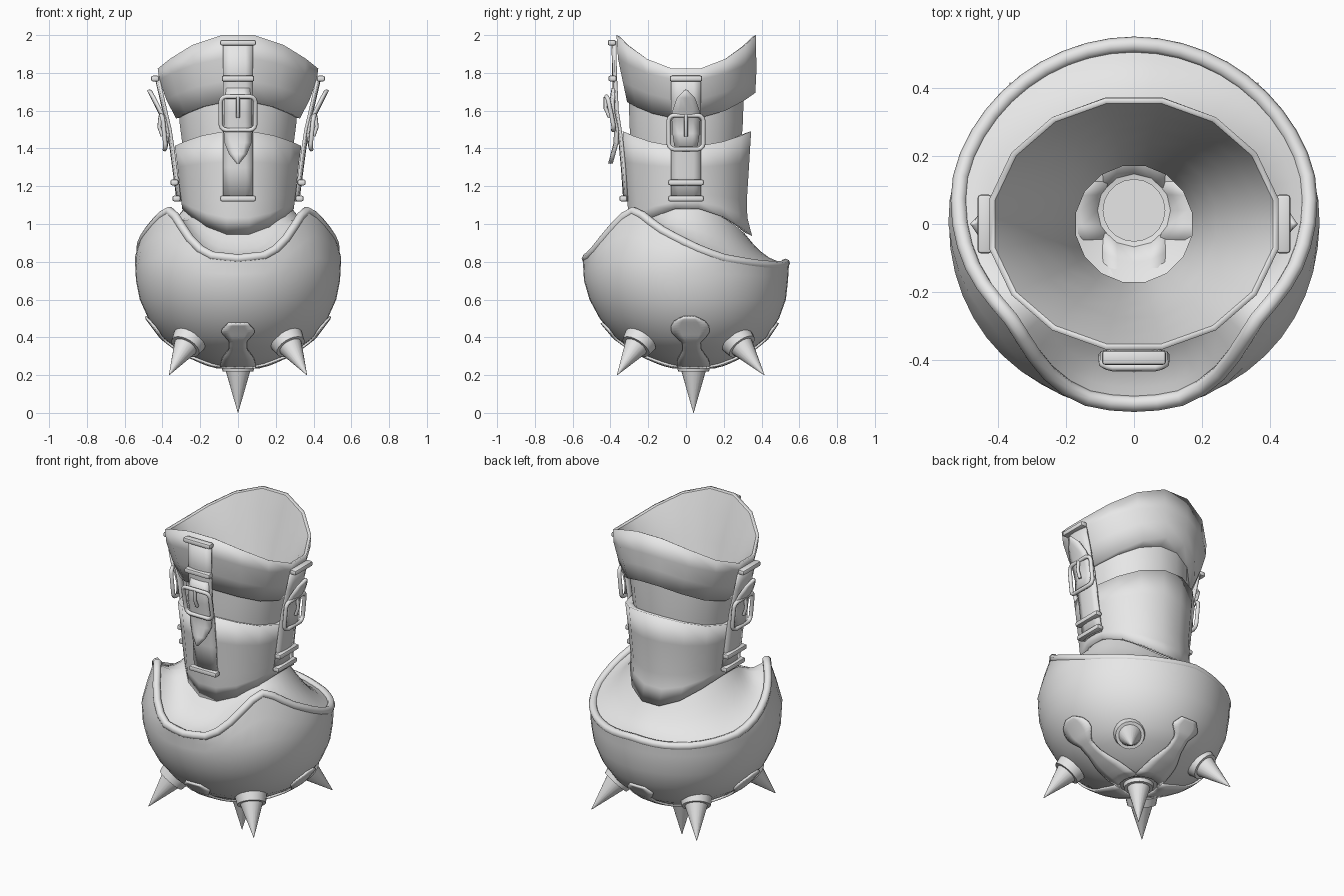
import bpy, bmesh, math
from mathutils import Vector, Matrix

cube = bpy.data.objects.get("Cube")
if cube:
    bpy.data.objects.remove(cube)

grey = bpy.data.materials.new("light grey")
grey.use_nodes = True
grey.diffuse_color = (0.8, 0.8, 0.8, 1)
grey.node_tree.nodes["Principled BSDF"].inputs["Base Color"].default_value = grey.diffuse_color


def interp(table, t):
    for (a, va), (b, vb) in zip(table, table[1:]):
        if t <= b:
            return va + (vb - va) * max(0, (t - a) / (b - a))
    return table[-1][1]


def finish(ob, angle=40):
    ob.data.materials.append(grey)
    bpy.ops.object.select_all(action='DESELECT')
    ob.select_set(True)
    bpy.context.view_layer.objects.active = ob
    bpy.ops.object.shade_smooth_by_angle(angle=math.radians(angle))
    return ob


def make(name, bm, angle=40):
    bmesh.ops.recalc_face_normals(bm, faces=bm.faces)
    me = bpy.data.meshes.new(name)
    bm.to_mesh(me)
    bm.free()
    ob = bpy.data.objects.new(name, me)
    bpy.context.collection.objects.link(ob)
    return finish(ob, angle)


def loft(name, rows, closed=True, thick=0, angle=40):
    """Skin a list of equally long point rows."""
    bm = bmesh.new()
    grid = [[bm.verts.new(p) for p in row] for row in rows]
    n = len(rows[0])
    for a, b in zip(grid, grid[1:]):
        for i in range(n if closed else n - 1):
            j = (i + 1) % n
            bm.faces.new((a[i], a[j], b[j], b[i]))
    bmesh.ops.remove_doubles(bm, verts=bm.verts, dist=0.0005)
    ob = make(name, bm, angle)
    if thick:
        mod = ob.modifiers.new("thickness", 'SOLIDIFY')
        mod.thickness = thick
        mod.offset = 0
    return ob


def tube(name, pts, radius, cyclic=True, matrix=None):
    cu = bpy.data.curves.new(name, 'CURVE')
    cu.dimensions = '3D'
    cu.bevel_depth = radius
    cu.bevel_resolution = 2
    cu.use_fill_caps = True
    sp = cu.splines.new('POLY')
    sp.points.add(len(pts) - 1)
    for q, p in zip(sp.points, pts):
        q.co = (*p, 1)
    sp.use_cyclic_u = cyclic
    ob = bpy.data.objects.new(name, cu)
    bpy.context.collection.objects.link(ob)
    if matrix:
        ob.matrix_world = matrix
    bpy.ops.object.select_all(action='DESELECT')
    ob.select_set(True)
    bpy.context.view_layer.objects.active = ob
    bpy.ops.object.convert(target='MESH')
    return finish(bpy.context.object, 60)


# Bowl profile (height, radius) and rim height by angle from the front
BOWL = [(.235, 0), (.242, .09), (.26, .16), (.3, .25), (.35, .335), (.4, .4), (.5, .475),
        (.6, .52), (.7, .54), (.82, .547), (.9, .525), (1.0, .493), (1.08, .468)]
RIM = [(0, .805), (15, .82), (25, .865), (36, .96), (46, 1.035), (53, 1.06), (60, 1.035),
       (75, .955), (90, .888), (100, .845), (112, .807), (125, .787), (140, .772), (160, .768), (180, .782)]
SEG = 48
ANGLES = [math.tau * i / SEG for i in range(SEG)]


def rim_z(a):
    d = math.degrees(a) % 360
    return interp(RIM, min(d, 360 - d))


def bowl_point(a, z, off=0):
    r = interp(BOWL, z) + off
    shift = .04 * min(1, max(0, (.7 - z) / .45))
    return Vector((r * math.sin(a), shift - r * math.cos(a), z - off * .6))


rows = [[bowl_point(a, z) for a in ANGLES] for z, r in BOWL[:9]]
rows += [[bowl_point(a, .7 + (rim_z(a) - .7) * t) for a in ANGLES] for t in (.33, .67, 1)]
loft("bowl", rows, angle=60)
rim = [bowl_point(a, rim_z(a), -.018) for a in ANGLES]
tube("bowl_rim", rim, .024)


def ring(rx, yf, yb, zs, zf, zb, n=16, turn=.5):
    """Oval ring with separate front, side and back depth and height."""
    pts = []
    grow = 1 / math.cos(turn * math.tau / n)
    for i in range(n):
        a = math.tau * (i + turn) / n
        c = math.cos(a)
        pts.append(Vector((grow * rx * math.sin(a), -grow * c * (yf if c > 0 else yb),
                           zs + ((zf if c > 0 else zb) - zs) * c * c)))
    return pts


# Shoulder skin between the rim and the neck
inner = ring(.28, .285, .31, 1.09, .955, .95, SEG, 0)
rows = []
for t in (0, .2, .4, .6, .8, 1):
    sag = Vector((0, 0, -.035 * math.sin(math.pi * t)))
    rows.append([p.lerp(q, t) + sag for p, q in zip(rim, inner)])
loft("shoulder", rows, angle=60)

# Neck layers: a trumpet-shaped lining, an inner band and two outer sleeves
loft("neck_lining", [ring(.408, .352, .354, 1.81, 2.0, 2.0), ring(.36, .315, .32, 1.74, 1.87, 1.87),
                     ring(.30, .275, .28, 1.63, 1.70, 1.70), ring(.24, .235, .235, 1.5, 1.53, 1.53),
                     ring(.195, .195, .195, 1.37, 1.37, 1.37), ring(.17, .17, .17, 1.24, 1.24, 1.24)], angle=80)
loft("inner_band", [ring(.312, .302, .305, 1.61, 1.66, 1.69), ring(.31, .30, .302, 1.54, 1.55, 1.55),
                    ring(.298, .295, .295, 1.45, 1.45, 1.45), ring(.292, .29, .29, 1.38, 1.38, 1.38)])
loft("lower_sleeve", [ring(.295, .29, .29, 1.40, 1.475, 1.475), ring(.335, .335, .345, 1.41, 1.495, 1.495),
                      ring(.32, .325, .335, 1.3, 1.33, 1.33), ring(.305, .31, .322, 1.16, 1.12, 1.12),
                      ring(.30, .305, .325, 1.12, 1.03, 1.03), ring(.295, .295, .35, 1.085, .935, .93),
                      ring(.275, .28, .31, 1.09, .955, .95)], angle=170)
loft("upper_cuff", [ring(.408, .352, .354, 1.81, 2.0, 2.0), ring(.425, .368, .37, 1.815, 2.008, 2.008),
                    ring(.417, .36, .372, 1.76, 1.88, 1.88), ring(.38, .335, .372, 1.655, 1.76, 1.8),
                    ring(.328, .312, .367, 1.555, 1.65, 1.7), ring(.305, .295, .305, 1.56, 1.65, 1.67)], angle=170)


# Straps: built facing the front, then turned about z
def ribbon(name, path, turn):
    rows = []
    for out, z, w in path:
        rows.append([turn @ Vector((w * u, -out + .012 * u * u, z)) for u in (-1, -.5, 0, .5, 1)])
    return loft(name, rows, closed=False, thick=.014)


def bar(name, out, z, half, turn):
    bm = bmesh.new()
    bmesh.ops.create_cube(bm, size=1, matrix=turn @ Matrix.Translation((0, -out, z))
                          @ Matrix.Diagonal((half * 2, .042, .03, 1)))
    bmesh.ops.bevel(bm, geom=bm.edges[:], offset=.009, segments=2, affect='EDGES', profile=.5)
    make(name, bm)


def buckle(name, out, z, tilt, turn):
    w, h, r = .092, .09, .03
    pts = []
    for k, (sx, sz) in enumerate(((1, 1), (-1, 1), (-1, -1), (1, -1))):
        for j in range(4):
            a = math.pi / 2 * (k + j / 3)
            x = sx * (w - r) + r * math.cos(a)
            pts.append((x, .12 * x * x / w, sz * (h - r) + r * math.sin(a)))
    m = turn @ Matrix.Translation((0, -out, z)) @ Matrix.Rotation(tilt, 4, 'X')
    tube(name + "_frame", pts, .012, True, m)
    tube(name + "_pin", [(0, 0, h), (0, -.012, .03), (0, 0, -.02)], .01, False, m)


def straps(side, turn, band, tongue, bars, buck):
    ribbon(side + "_strap", [(o, z, .078) for o, z in band], turn)
    ribbon(side + "_strap_tongue", tongue, turn)
    for i, z in enumerate(bars):
        out = interp(sorted((z, o) for o, z in band), z)
        bar(f"{side}_strap_loop_{i + 1}", out + .006, z, .094 if z != 1.77 else .086, turn)
    buckle(side + "_buckle", *buck, turn)


straps("front", Matrix.Identity(4),
       [(.387, 1.97), (.385, 1.8), (.375, 1.6), (.352, 1.45), (.338, 1.3), (.325, 1.12)],
       [(.387, 1.72, .06), (.398, 1.65, .07), (.395, 1.59, .07), (.375, 1.5, .075), (.376, 1.43, .07),
        (.392, 1.37, .045), (.405, 1.32, .003)],
       (1.96, 1.77, 1.135), (.408, 1.585, .2))
for side, angle in (("left", 90), ("right", -90)):
    straps(side, Matrix.Rotation(math.radians(angle), 4, 'Z'),
           [(.435, 1.78), (.405, 1.65), (.37, 1.5), (.355, 1.4), (.335, 1.25), (.318, 1.12)],
           [(.475, 1.71, .003), (.455, 1.67, .045), (.425, 1.61, .068), (.395, 1.55, .074),
            (.38, 1.48, .07), (.39, 1.41, .06)],
           (1.77, 1.22, 1.135), (.402, 1.485, .1))


# Spikes with collars
def spike(name, base, tip):
    base, tip = Vector(base), Vector(tip)
    d = (tip - base).normalized()
    rot = d.to_track_quat('Z', 'Y').to_matrix().to_4x4()
    length = (tip - base).length
    for part, r1, r2, lo, hi in (("collar", .092, .082, -.03, .02), ("point", .07, .001, 0, length)):
        bm = bmesh.new()
        bmesh.ops.create_cone(bm, cap_ends=True, segments=20, radius1=r1, radius2=r2, depth=hi - lo,
                              matrix=Matrix.Translation(base + d * (lo + hi) / 2) @ rot)
        make(f"{name}_{part}", bm)


spike("bottom_spike", (0, .04, .24), (0, .04, 0))
for sx, xn in ((1, "left"), (-1, "right")):
    for sy, yn in ((-1, "front"), (1, "back")):
        spike(f"{yn}_{xn}_spike", (.27 * sx, .015 + .27 * sy, .365), (.365 * sx, .025 + .39 * sy, .2))

# Flared plates on the bowl between the spikes: angular front and back, round at the sides
ANGULAR = [(.245, .1), (.29, .085), (.34, .048), (.385, .045), (.43, .085), (.445, .085), (.48, .05)]
ROUND = [(.245, .09), (.28, .085), (.31, .065), (.34, .048), (.38, .048), (.41, .08),
         (.435, .1), (.465, .1), (.49, .08), (.515, .03)]
for i, name in enumerate(("front", "left", "back", "right")):
    shape = ROUND if i % 2 else ANGULAR
    rows = []
    for k in range(21):
        z = .245 + (shape[-1][0] - .245) * k / 20
        spread = interp(shape, z) / interp(BOWL, z)
        rows.append([bowl_point(math.pi / 2 * i + spread * u, z, .007) for u in (-1, -.5, 0, .5, 1)])
    loft(name + "_plate", rows, closed=False, thick=.012)
